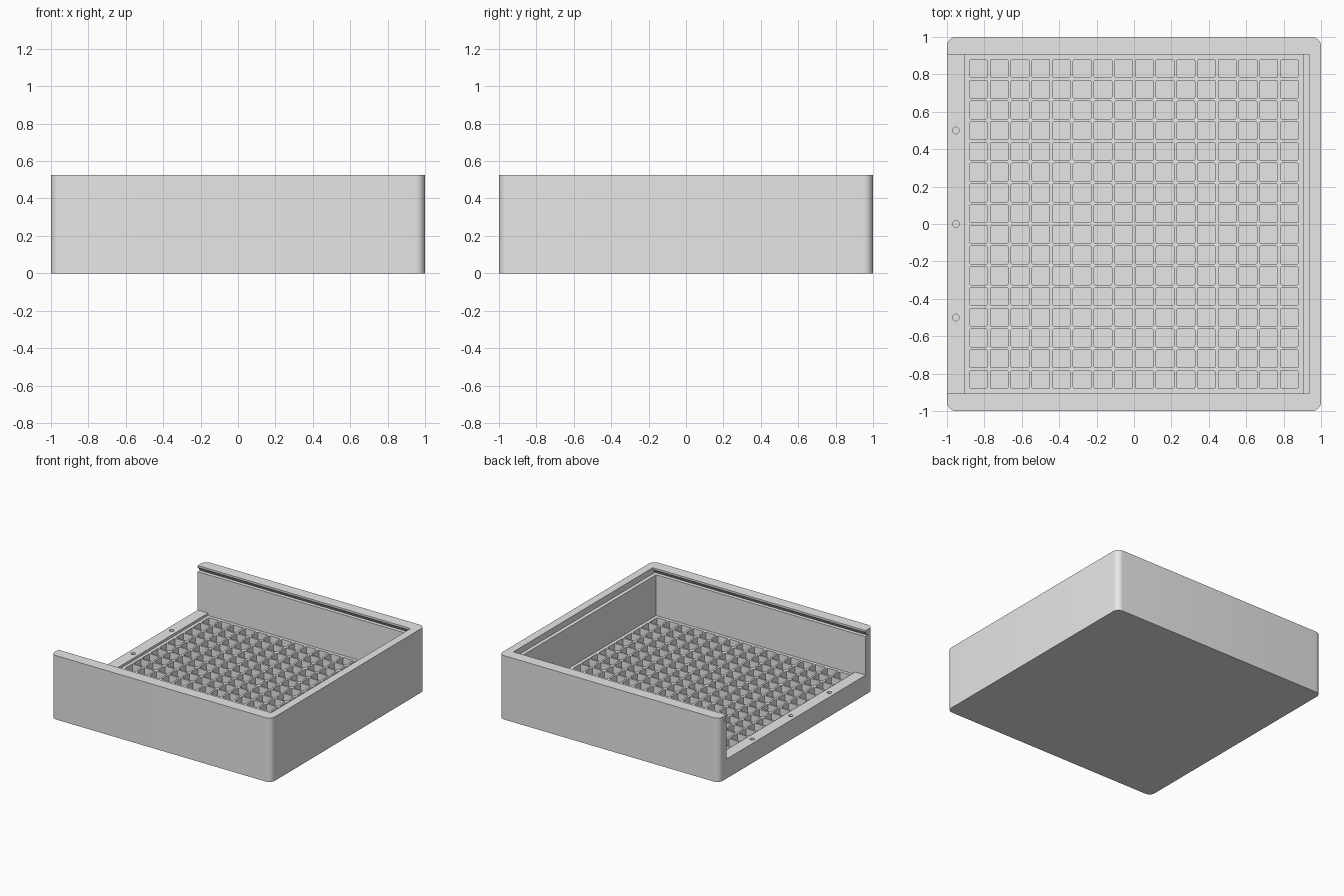
import bpy, bmesh, math
from mathutils import Vector

if "Cube" in bpy.data.objects:
    bpy.data.objects.remove(bpy.data.objects["Cube"])

grey = bpy.data.materials.new("plain grey")
grey.diffuse_color = (0.8, 0.8, 0.8, 1)
grey.use_nodes = True
grey.node_tree.nodes["Principled BSDF"].inputs["Base Color"].default_value = grey.diffuse_color


def rounded_rect(cx, cy, hx, hy, r, seg):
    """Counter-clockwise outline of a rectangle with rounded corners."""
    pts = []
    for k, (sx, sy) in enumerate([(1, 1), (-1, 1), (-1, -1), (1, -1)]):
        for s in range(seg + 1):
            a = math.pi / 2 * (k + s / seg)
            pts.append((cx + sx * (hx - r) + r * math.cos(a),
                        cy + sy * (hy - r) + r * math.sin(a)))
    return pts


def prism(bm, points, direction):
    """Extrude a closed outline of 3D points along a direction."""
    face = bm.faces.new([bm.verts.new(p) for p in points])
    ext = bmesh.ops.extrude_face_region(bm, geom=[face])["geom"]
    verts = [g for g in ext if isinstance(g, bmesh.types.BMVert)]
    bmesh.ops.translate(bm, vec=Vector(direction), verts=verts)


def make(name, prisms):
    bm = bmesh.new()
    for points, direction in prisms:
        prism(bm, points, direction)
    bmesh.ops.recalc_face_normals(bm, faces=bm.faces)
    mesh = bpy.data.meshes.new(name)
    bm.to_mesh(mesh)
    bm.free()
    ob = bpy.data.objects.new(name, mesh)
    bpy.context.collection.objects.link(ob)
    return ob


def upright(outline, z0, z1):
    return [(x, y, z0) for x, y in outline], (0, 0, z1 - z0)


HEIGHT, LIP, FLOOR, POCKET = 0.525, 0.16, 0.14, 0.05
INNER, SLOT, PITCH = 0.905, 0.935, 0.1108

# Outer block with rounded upright corners
tray = make("tray", [upright(rounded_rect(0, 0, 1, 1, 0.05, 8), 0, HEIGHT)])
tray.data.materials.append(grey)

# Main cavity, open on the left above a raised lip
section = [(-1.1, LIP), (-INNER, LIP), (-INNER, FLOOR),
           (INNER, FLOOR), (INNER, 0.49), (-1.1, 0.49)]
cavity = make("cavity_cutter", [([(x, -INNER, z) for x, z in section],
                                 (0, 2 * INNER, 0))])

# Dovetail slot for a sliding lid
half = [(SLOT, 0.475), (INNER, 0.51), (INNER, 0.6)]
section = half + [(-y, z) for y, z in reversed(half)]
slot = make("lid_slot_cutter", [([(-1.1, y, z) for y, z in section],
                                 (1.1 + SLOT, 0, 0))])

# 16 x 16 grid of pockets in the floor
cells = [(i - 7.5) * PITCH for i in range(16)]
pockets = make("pocket_cutter", [
    upright(rounded_rect(x, y, 0.048, 0.048, 0.008, 2), POCKET, FLOOR + 0.05)
    for x in cells for y in cells])

# Three pin holes in the lip
holes = make("pin_hole_cutter", [
    upright([(-0.953 + 0.018 * math.cos(a * math.pi / 12),
              y + 0.018 * math.sin(a * math.pi / 12)) for a in range(24)],
            0.1, LIP + 0.05)
    for y in (-0.5, 0, 0.5)])

bpy.context.view_layer.objects.active = tray
tray.select_set(True)
for cutter in (cavity, slot, pockets, holes):
    mod = tray.modifiers.new(cutter.name, "BOOLEAN")
    mod.operation = "DIFFERENCE"
    mod.solver = "EXACT"
    mod.object = cutter
    bpy.ops.object.modifier_apply(modifier=mod.name)
    bpy.data.objects.remove(cutter)

bpy.ops.object.shade_smooth_by_angle(angle=math.radians(30))
